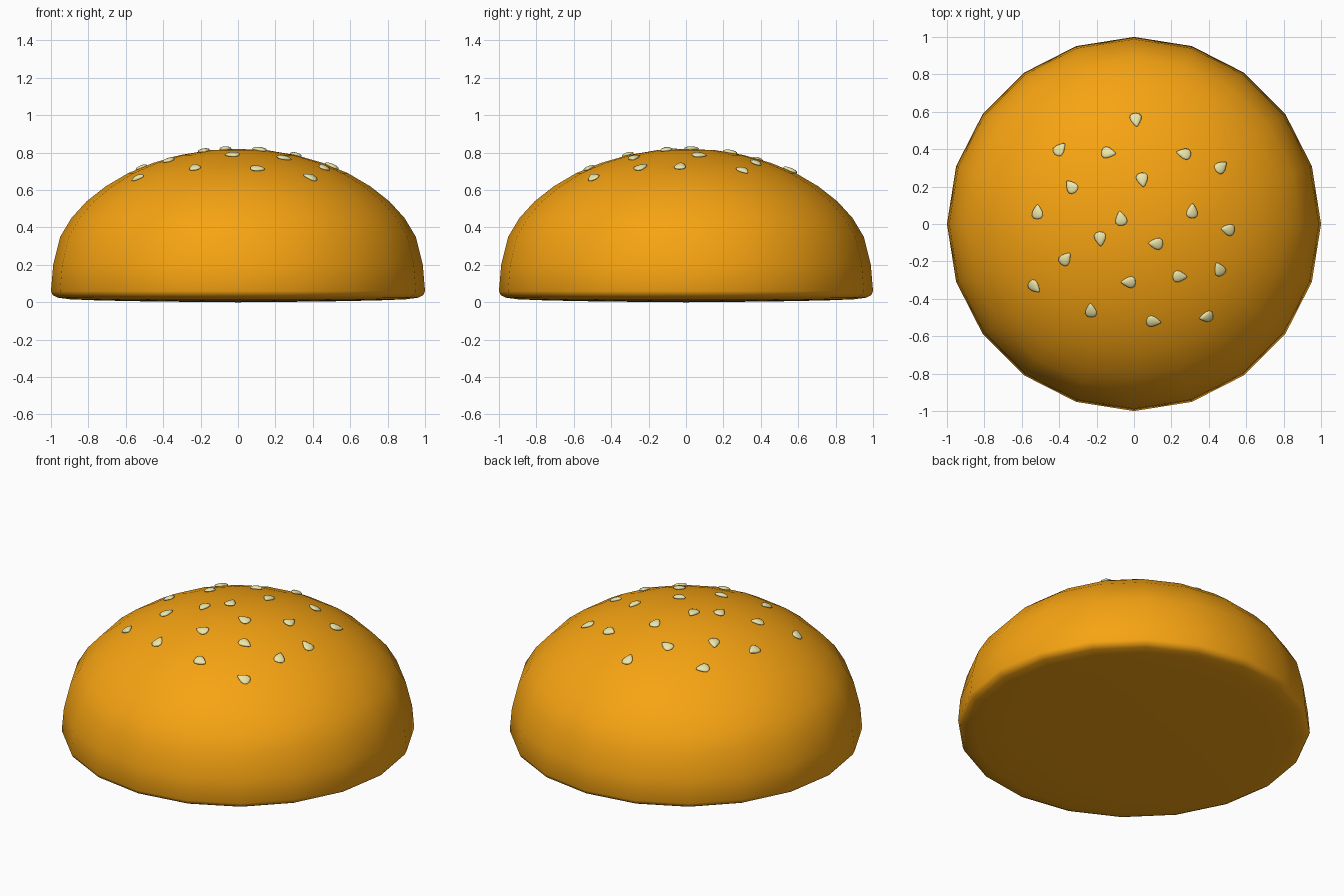
import bpy, bmesh, math
from mathutils import Matrix, Vector
from mathutils.bvhtree import BVHTree

if "Cube" in bpy.data.objects:
    bpy.data.objects.remove(bpy.data.objects["Cube"])

def material(name, color):
    m = bpy.data.materials.new(name)
    m.diffuse_color = color
    m.use_nodes = True
    m.node_tree.nodes["Principled BSDF"].inputs["Base Color"].default_value = m.diffuse_color
    return m

def add_object(name, bm, mat):
    bmesh.ops.recalc_face_normals(bm, faces=bm.faces)
    for f in bm.faces:
        f.smooth = True
    me = bpy.data.meshes.new(name)
    bm.to_mesh(me)
    me.materials.append(mat)
    ob = bpy.data.objects.new(name, me)
    bpy.context.collection.objects.link(ob)
    return ob

def lathe(bm, profile, sides):
    # profile starts and ends on the axis
    poles = [bm.verts.new((0, 0, profile[i][1])) for i in (0, -1)]
    rings = [[bm.verts.new((r * math.cos(math.tau * k / sides),
                            r * math.sin(math.tau * k / sides), z))
              for k in range(sides)] for r, z in profile[1:-1]]
    for k in range(sides):
        n = (k + 1) % sides
        bm.faces.new((poles[0], rings[0][n], rings[0][k]))
        bm.faces.new((poles[1], rings[-1][k], rings[-1][n]))
        for a, b in zip(rings, rings[1:]):
            bm.faces.new((a[k], a[n], b[n], b[k]))

# Bun: 20-sided dome with a tucked-in, slightly bulging base
profile = [(0, 0), (0.45, 0.004), (0.75, 0.01), (0.90, 0.016), (0.965, 0.025),
           (0.99, 0.038), (1.0, 0.06), (0.988, 0.2), (0.951, 0.35),
           (0.891, 0.45), (0.809, 0.54), (0.707, 0.62), (0.588, 0.69),
           (0.454, 0.745), (0.309, 0.787), (0.156, 0.813), (0, 0.82)]
bm = bmesh.new()
lathe(bm, profile, 20)
add_object("bun_top", bm, material("bun", (0.93, 0.37, 0.006, 1)))
surface = BVHTree.FromBMesh(bm)
bm.free()

# Seeds: flattened teardrops as (x, y, heading of the pointed end)
seeds = [(0.01, 0.555, -85), (-0.395, 0.40, 50), (-0.135, 0.38, -10),
         (0.265, 0.375, 170), (0.465, 0.305, 40), (-0.335, 0.20, 130),
         (0.045, 0.235, -80), (-0.515, 0.065, 90), (-0.07, 0.03, 100),
         (0.31, 0.07, 85), (0.50, -0.03, 170), (-0.18, -0.08, -85),
         (0.115, -0.105, 175), (-0.365, -0.185, 50), (0.455, -0.24, 120),
         (0.245, -0.28, -5), (-0.03, -0.31, 180), (-0.53, -0.335, -40),
         (-0.23, -0.46, 90), (0.105, -0.52, -10), (0.385, -0.495, 185)]
bm = bmesh.new()
for x, y, heading in seeds:
    point, normal, _, _ = surface.ray_cast(Vector((x, y, 2)), Vector((0, 0, -1)))
    new = bmesh.ops.create_uvsphere(bm, u_segments=12, v_segments=8, radius=1)["verts"]
    for v in new:
        taper = 0.72 - 0.42 * v.co.x
        v.co = Vector((v.co.x * 0.04, v.co.y * 0.04 * taper, v.co.z * 0.012))
    a = math.radians(heading)
    fwd = Vector((math.cos(a), math.sin(a), 0))
    fwd = (fwd - normal * fwd.dot(normal)).normalized()
    rot = Matrix((fwd, normal.cross(fwd), normal)).transposed().to_4x4()
    bmesh.ops.transform(bm, verts=new,
                        matrix=Matrix.Translation(point + normal * 0.005) @ rot)
add_object("sesame_seeds", bm, material("seed", (0.85, 0.80, 0.40, 1)))
bm.free()
